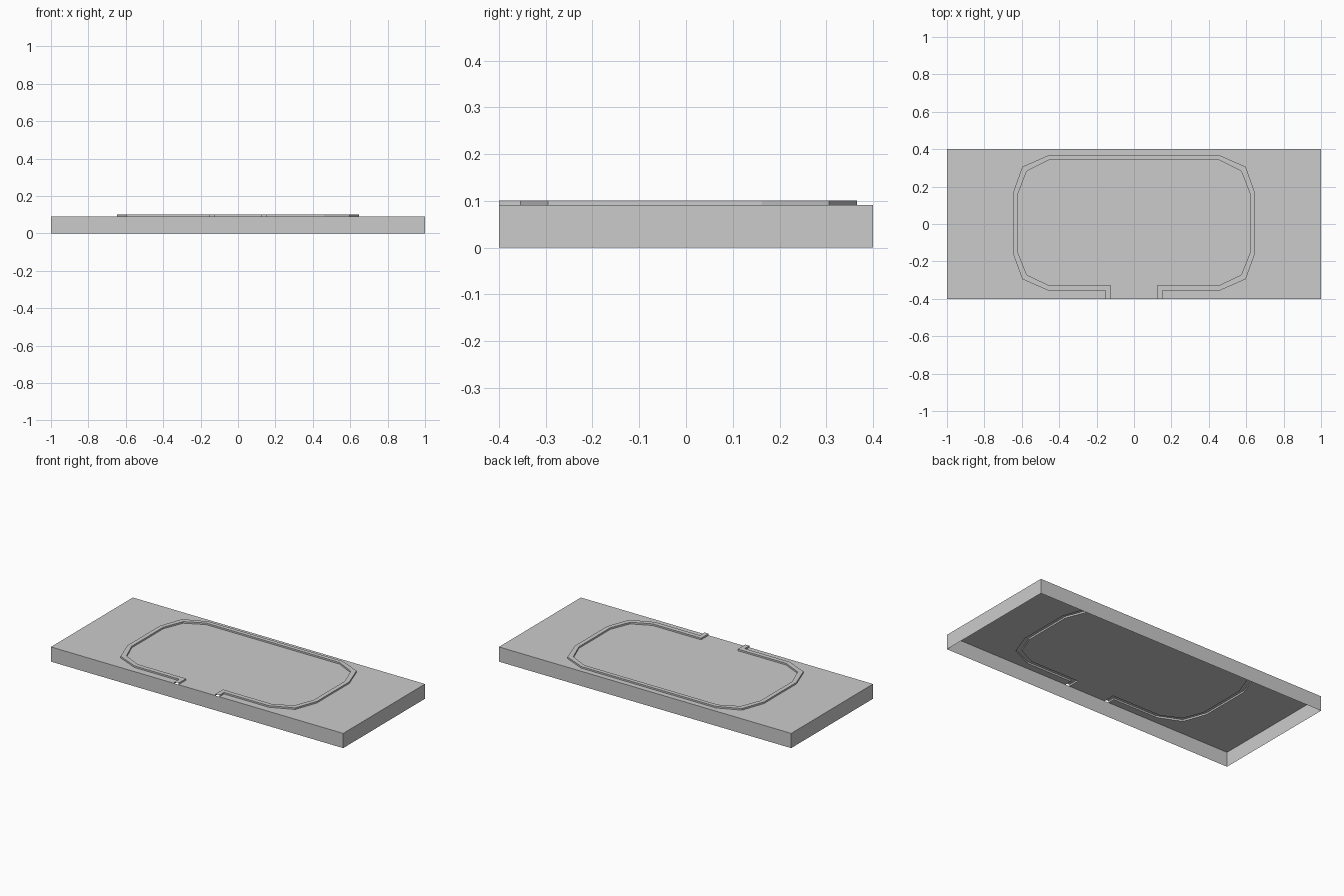
import bpy
import bmesh

HALF_X, HALF_Y = 1.0, 0.4
PLATE_TOP, RIDGE_TOP = 0.091, 0.101

old = bpy.data.objects.get("Cube")
if old:
    bpy.data.objects.remove(old, do_unlink=True)

grey = bpy.data.materials.new("light grey")
grey.use_nodes = True
grey.diffuse_color = (0.6, 0.6, 0.6, 1)
grey.node_tree.nodes["Principled BSDF"].inputs["Base Color"].default_value = (0.6, 0.6, 0.6, 1)

# Half outlines of the raised border, from the front opening round to the back
outer_half = [(0.153, -HALF_Y), (0.153, -0.355), (0.46, -0.355), (0.597, -0.295),
              (0.648, -0.155), (0.648, 0.163), (0.597, 0.306), (0.46, 0.366)]
inner_half = [(0.126, -HALF_Y), (0.126, -0.327), (0.457, -0.327), (0.573, -0.272),
              (0.622, -0.15), (0.622, 0.158), (0.573, 0.283), (0.457, 0.341)]


def mirrored(half):
    """Complete an outline with its reflection in x."""
    return half + [(-x, y) for x, y in reversed(half)]


def ring(bm, outline, z):
    return [bm.verts.new((x, y, z)) for x, y in outline]


def strip(bm, lower, upper, closed=False):
    """Join two rows of vertices with quads."""
    n = len(lower)
    for i in range(n if closed else n - 1):
        j = (i + 1) % n
        bm.faces.new((lower[i], lower[j], upper[j], upper[i]))


def finish(bm, name):
    mesh = bpy.data.meshes.new(name)
    bm.to_mesh(mesh)
    bm.free()
    mesh.materials.append(grey)
    obj = bpy.data.objects.new(name, mesh)
    bpy.context.collection.objects.link(obj)
    return obj


outer, inner = mirrored(outer_half), mirrored(inner_half)
corners = [(HALF_X, -HALF_Y), (HALF_X, HALF_Y), (-HALF_X, HALF_Y), (-HALF_X, -HALF_Y)]

# Open-bottomed base: side walls, and a top with a slot under the border
bm = bmesh.new()
rim = ring(bm, corners, PLATE_TOP)
strip(bm, ring(bm, corners, 0), rim, closed=True)
bm.faces.new(list(reversed(ring(bm, outer, PLATE_TOP))) + rim)
bm.faces.new(ring(bm, inner, PLATE_TOP))
finish(bm, "base_plate")

# Hollow raised border: outer wall, flat top, inner wall
bm = bmesh.new()
rows = [ring(bm, outer, PLATE_TOP), ring(bm, outer, RIDGE_TOP),
        ring(bm, inner, RIDGE_TOP), ring(bm, inner, PLATE_TOP)]
for lower, upper in zip(rows, rows[1:]):
    strip(bm, lower, upper)
finish(bm, "raised_border")
